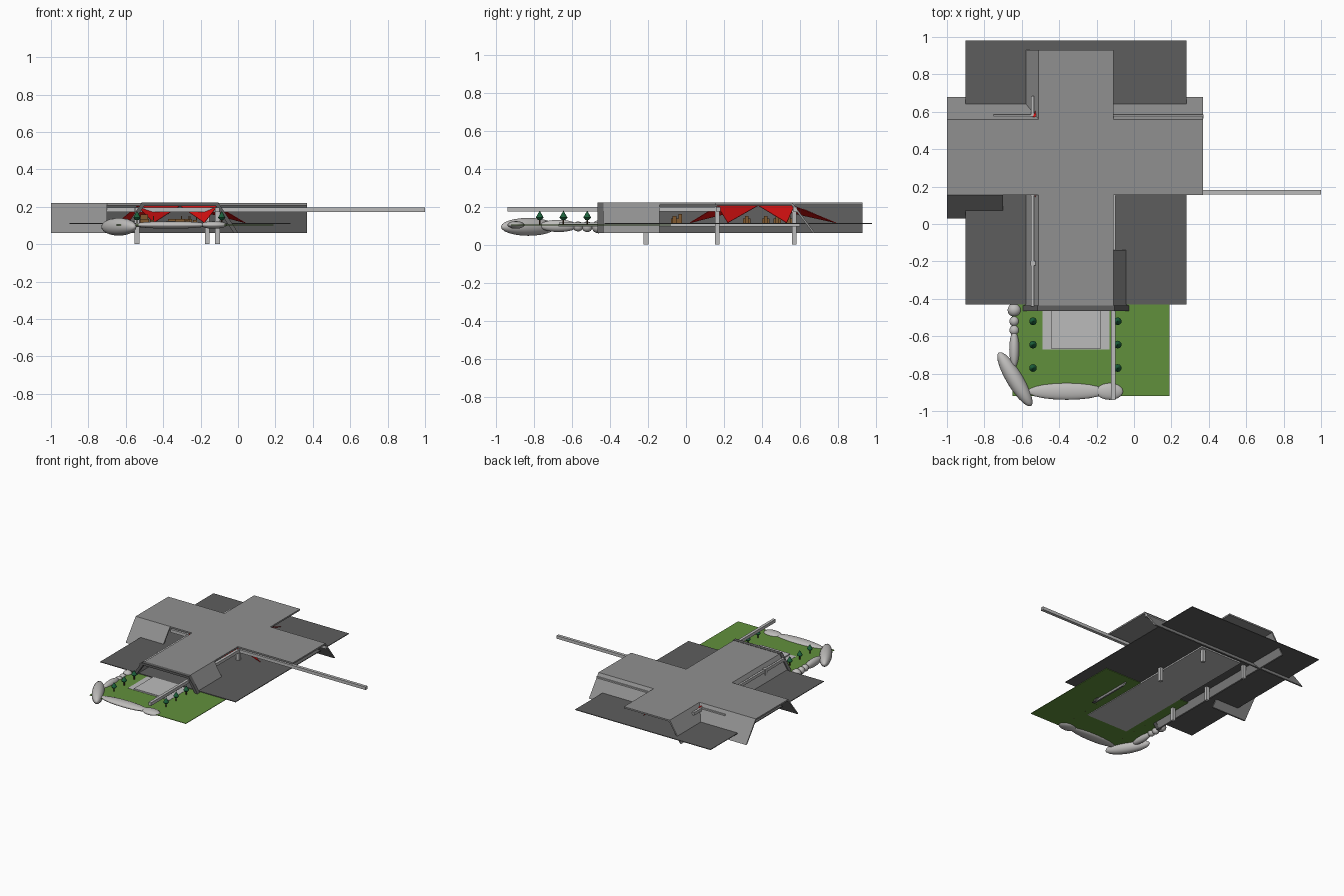
import bpy, bmesh, math
from mathutils import Vector

if "Cube" in bpy.data.objects:
    bpy.data.objects.remove(bpy.data.objects["Cube"])


def mat(name, rgb):
    m = bpy.data.materials.new(name)
    m.diffuse_color = (*rgb, 1)
    m.use_nodes = True
    m.node_tree.nodes["Principled BSDF"].inputs["Base Color"].default_value = m.diffuse_color
    return m


ROOF = mat("roof grey", (0.28, 0.28, 0.28))
FLOOR = mat("dark floor grey", (0.11, 0.11, 0.11))
STEEL = mat("light grey", (0.50, 0.50, 0.50))
ROCK = mat("stone grey", (0.52, 0.51, 0.50))
LAWN = mat("grass green", (0.12, 0.28, 0.045))
LEAF = mat("tree green", (0.012, 0.12, 0.045))
TRUNK = mat("trunk brown", (0.06, 0.03, 0.015))
RED = mat("red fabric", (0.75, 0.006, 0.006))
WOOD = mat("wood brown", (0.22, 0.10, 0.03))


def add(name, verts, faces, m):
    me = bpy.data.meshes.new(name)
    me.from_pydata(verts, [], faces)
    bm = bmesh.new()
    bm.from_mesh(me)
    bmesh.ops.recalc_face_normals(bm, faces=bm.faces)
    bm.to_mesh(me)
    bm.free()
    o = bpy.data.objects.new(name, me)
    bpy.context.collection.objects.link(o)
    me.materials.append(m)
    return o


def prism(name, base, offset, m):
    """Extrude a closed outline of 3D points along an offset."""
    n = len(base)
    off = Vector(offset)
    verts = [Vector(p) for p in base] + [Vector(p) + off for p in base]
    faces = [list(range(n))[::-1], list(range(n, 2 * n))]
    faces += [[i, (i + 1) % n, n + (i + 1) % n, n + i] for i in range(n)]
    return add(name, verts, faces, m)


def box(name, x0, x1, y0, y1, z0, z1, m):
    return prism(name, [(x0, y0, z0), (x1, y0, z0), (x1, y1, z0), (x0, y1, z0)],
                 (0, 0, z1 - z0), m)


# key dimensions of the cross-shaped roof
XL, XR, YF, YB = -0.51, -0.11, 0.155, 0.56
ZT, ZB, T = 0.22, 0.06, 0.012

# cross-shaped roof slab
outline = [(XL, -0.45), (XR, -0.45), (XR, YF), (0.37, YF), (0.37, YB), (XR, YB),
           (XR, 0.93), (XL, 0.93), (XL, YB), (-1, YB), (-1, YF), (XL, YF)]
prism("roof", [(x, y, ZT - T) for x, y in outline], (0, 0, T), ROOF)


# sloping side flaps hanging from the roof edges
def flap(name, axis, top, bottom, a, b):
    s = T if bottom < top else -T
    prof = [(top, ZT), (bottom, ZB), (bottom + s, ZB), (top + s, ZT - 0.002)]
    if axis == "y":      # flap runs along y
        prism(name, [(u, a, z) for u, z in prof], (0, b - a, 0), ROOF)
    else:                # flap runs along x
        prism(name, [(a, u, z) for u, z in prof], (b - a, 0, 0), ROOF)


flap("left_flap", "y", XL, -0.61, -0.45, 0.93)
flap("right_front_flap", "y", XR, -0.01, -0.45, -0.14)
flap("back_flap", "x", YB, 0.68, -1, 0.37)
flap("front_left_flap", "x", YF, 0.03, -1, -0.70)

# dark frame closing the front edge of the roof
frame = [(-0.622, ZB), (-0.515, 0.222), (-0.105, 0.222), (0.002, ZB),
         (-0.022, ZB), (-0.118, 0.204), (-0.502, 0.204), (-0.598, ZB)]
prism("front_frame", [(x, -0.465, z) for x, z in frame], (0, 0.03, 0), FLOOR)

# floor, lawn and long terrace slab
box("floor", -0.90, 0.28, -0.43, 0.98, 0.108, 0.113, FLOOR)
box("lawn", -0.65, 0.19, -0.92, -0.08, 0.101, 0.105, LAWN)
box("terrace_slab", -0.49, -0.13, -0.67, 0.60, 0.096, 0.107, STEEL)
box("terrace_centre", -0.44, -0.18, -0.668, -0.43, 0.107, 0.116, STEEL)

# columns under the beams
W = 0.0125
columns = [(-0.54, -0.21), (-0.54, 0.165), (-0.54, 0.57), (-0.11, 0.165), (-0.165, 0.57)]
for i, (x, y) in enumerate(columns):
    box(f"column_{i}", x - W, x + W, y - W, y + W, 0, 0.20, STEEL)

# long beams
box("front_beam", -0.70, 1.0, 0.158, 0.182, 0.173, 0.197, STEEL)
box("back_beam", -0.75, 0.372, 0.563, 0.585, 0.173, 0.197, STEEL)
box("right_beam", -0.122, -0.10, -0.94, 0.18, 0.173, 0.197, STEEL)
box("left_beam", -0.55, -0.534, -0.44, 0.685, 0.173, 0.197, STEEL)

# red tent: two folded triangles at each inner corner
C = (-0.31, 0.38, 0.205)
corners = [((-0.11, 0.165), (0.04, 0.22), (-0.18, 0.02)),
           ((-0.54, 0.165), (-0.645, 0.22), (-0.45, 0.02)),
           ((-0.165, 0.57), (0.04, 0.53), (-0.18, 0.79)),
           ((-0.54, 0.575), (-0.645, 0.53), (-0.45, 0.79))]
for i, (k, p, q) in enumerate(corners):
    o = add(f"tent_corner_{i}", [C, (*k, 0.203), (*p, 0.114), (*q, 0.114)],
            [(0, 1, 2), (0, 3, 1)], RED)
    s = o.modifiers.new("thickness", "SOLIDIFY")
    s.thickness = 0.003
    s.offset = 0

# small wooden furniture
for i, (x, y) in enumerate([(-0.50, -0.06), (-0.31, 0.32), (-0.27, 0.42),
                            (-0.35, 0.48), (-0.30, 0.54)]):
    box(f"table_{i}", x - 0.025, x + 0.025, y - 0.02, y + 0.02, 0.113, 0.136, WOOD)
    box(f"chair_seat_{i}", x + 0.03, x + 0.05, y - 0.01, y + 0.01, 0.113, 0.13, WOOD)
    box(f"chair_back_{i}", x + 0.046, x + 0.05, y - 0.01, y + 0.01, 0.13, 0.15, WOOD)
box("cabinet", -0.52, -0.48, -0.04, -0.02, 0.113, 0.16, WOOD)


# trees in two rows
def cone(name, x, y, z0, z1, r0, r1, m, n=10):
    bpy.ops.mesh.primitive_cone_add(vertices=n, radius1=r0, radius2=r1, depth=z1 - z0,
                                    location=(x, y, (z0 + z1) / 2))
    o = bpy.context.object
    o.name = name
    o.data.materials.append(m)


for x in (-0.54, -0.087):
    for j, y in enumerate((-0.52, -0.645, -0.77)):
        tag = f"{'left' if x < -0.3 else 'right'}_{j}"
        cone("tree_trunk_" + tag, x, y, 0.10, 0.138, 0.004, 0.004, TRUNK, 6)
        cone("tree_base_" + tag, x, y, 0.130, 0.142, 0.010, 0.021, LEAF)
        cone("tree_crown_" + tag, x, y, 0.142, 0.178, 0.021, 0.0, LEAF)

# rocks around the lawn: centre, half sizes, turn in degrees
rocks = [((-0.64, -0.46, 0.093), (0.036, 0.036, 0.034), 0),
         ((-0.64, -0.52, 0.093), (0.026, 0.028, 0.028), 0),
         ((-0.64, -0.568, 0.095), (0.026, 0.028, 0.026), 0),
         ((-0.64, -0.67, 0.098), (0.027, 0.10, 0.032), 0),
         ((-0.637, -0.83, 0.093), (0.045, 0.168, 0.047), 31),
         ((-0.36, -0.895, 0.103), (0.21, 0.045, 0.02), 0),
         ((-0.13, -0.895, 0.103), (0.072, 0.045, 0.02), 0)]
for i, (loc, size, turn) in enumerate(rocks):
    bpy.ops.mesh.primitive_uv_sphere_add(segments=20, ring_count=12, radius=1, location=loc,
                                         rotation=(0, 0, math.radians(turn)))
    o = bpy.context.object
    o.name = f"rock_{i}"
    o.scale = size
    o.data.materials.append(ROCK)
    bpy.ops.object.shade_smooth_by_angle()
